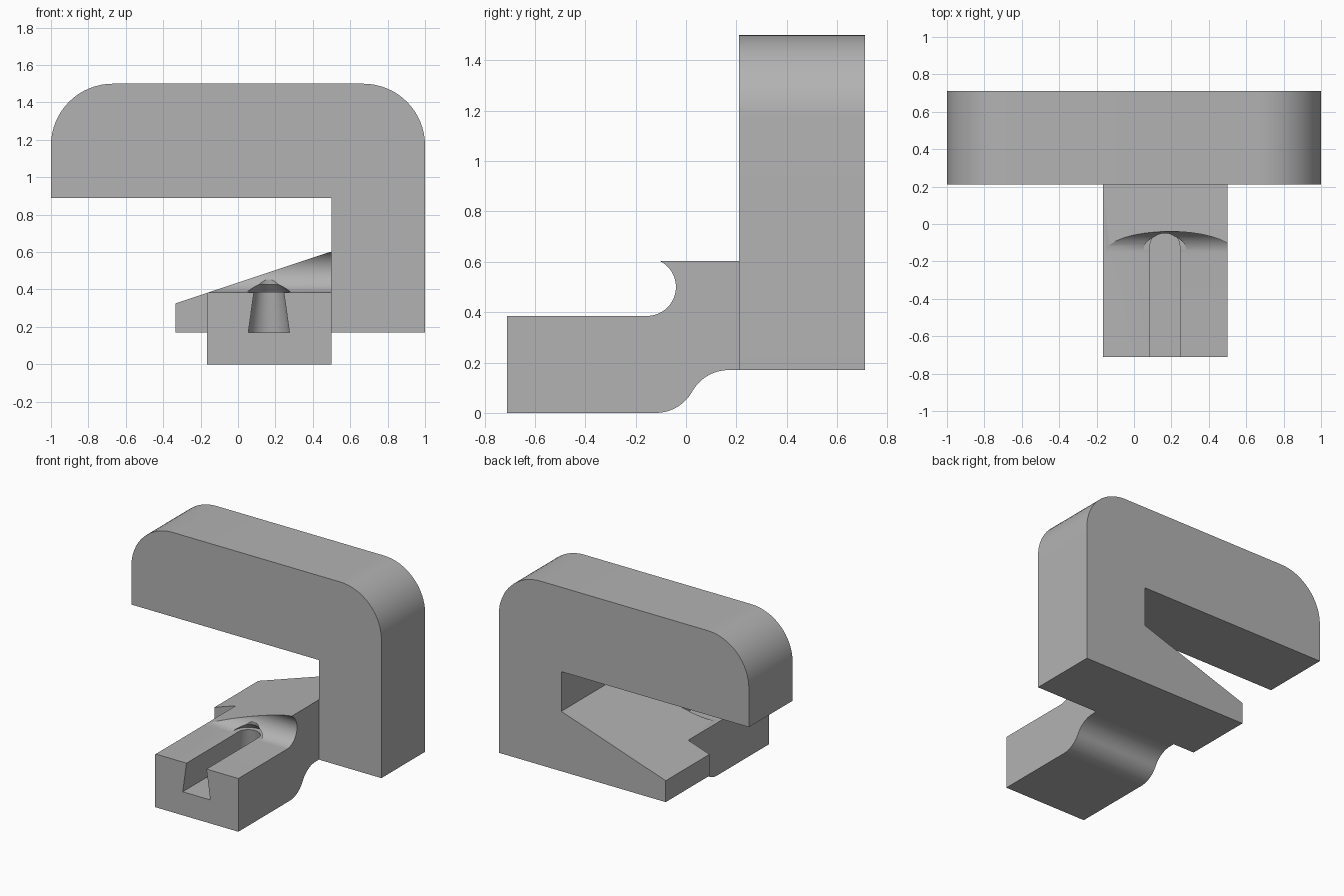
import bpy, bmesh
from math import sin, cos, radians, asin, degrees
from mathutils import Vector

cube = bpy.data.objects.get("Cube")
if cube:
    bpy.data.objects.remove(cube, do_unlink=True)

grey = bpy.data.materials.new("plain grey")
grey.use_nodes = True
grey.diffuse_color = (0.45, 0.45, 0.45, 1)
grey.node_tree.nodes["Principled BSDF"].inputs["Base Color"].default_value = grey.diffuse_color


def arc(cx, cy, r, start, end, steps=16):
    angles = [radians(start + (end - start) * i / steps) for i in range(steps + 1)]
    return [(cx + r * cos(a), cy + r * sin(a)) for a in angles]


def finish(name, bm):
    bmesh.ops.recalc_face_normals(bm, faces=bm.faces)
    mesh = bpy.data.meshes.new(name)
    bm.to_mesh(mesh)
    bm.free()
    mesh.materials.append(grey)
    obj = bpy.data.objects.new(name, mesh)
    bpy.context.collection.objects.link(obj)
    return obj


def extrude(points, place, offset):
    """Solid prism from a 2D profile placed in space and pushed along offset."""
    bm = bmesh.new()
    face = bm.faces.new([bm.verts.new(place(a, b)) for a, b in points])
    new = bmesh.ops.extrude_face_region(bm, geom=[face])["geom"]
    bmesh.ops.translate(bm, vec=offset, verts=[v for v in new if isinstance(v, bmesh.types.BMVert)])
    return bm


def cone(name, centre, r_low, r_high, z_low, z_high):
    bm = bmesh.new()
    bmesh.ops.create_cone(bm, cap_ends=True, segments=64, radius1=r_low, radius2=r_high,
                          depth=z_high - z_low)
    bmesh.ops.translate(bm, vec=(*centre, (z_low + z_high) / 2), verts=bm.verts)
    return finish(name, bm)


def smooth(obj):
    bpy.ops.object.select_all(action='DESELECT')
    obj.select_set(True)
    bpy.context.view_layer.objects.active = obj
    bpy.ops.object.shade_smooth_by_angle(angle=radians(25))


# Hook-shaped plate with a sloped lower jaw
ramp_low, ramp_high = (-0.335, 0.325), (0.5, 0.603)
hook = [(-1, 0.89)] + arc(-0.67, 1.17, 0.33, 180, 90) + arc(0.67, 1.17, 0.33, 90, 0)
hook += [(1, 0.17), (-0.335, 0.17), ramp_low, ramp_high, (0.5, 0.89)]
plate = finish("hook_plate", extrude(hook, lambda x, z: (x, 0.21, z), (0, 0.5, 0)))

# Tongue: S-curved underside, concave notch above
bend = 0.166
sweep = degrees(asin(0.145 / bend))
side = [(-0.71, 0)] + arc(-0.12, bend, bend, -90, -90 + sweep)
side += arc(0.17, 0.17 - bend, bend, 90 + sweep, 90)[1:]
side += [(0.21, 0.17), (0.21, 0.615)] + arc(-0.155, 0.5, 0.115, 90, -90, 32) + [(-0.71, 0.385)]
bm = extrude(side, lambda y, z: (-0.165, y, z), (0.665, 0, 0))

# Trim the tongue along the jaw slope
slope = Vector((ramp_high[0] - ramp_low[0], 0, ramp_high[1] - ramp_low[1]))
normal = Vector((-slope.z, 0, slope.x)).normalized()
cut = bmesh.ops.bisect_plane(bm, geom=bm.verts[:] + bm.edges[:] + bm.faces[:], dist=1e-5,
                             plane_co=(ramp_low[0], 0, ramp_low[1]), plane_no=normal,
                             clear_outer=True)
bmesh.ops.holes_fill(bm, edges=[e for e in bm.edges if e.is_boundary], sides=0)
tongue = finish("tongue", bm)

# Dovetail slot with a round, flared end
slot_x, slot_y = 0.165, -0.12
bottom, top, z0, z1 = 0.11, 0.064, 0.17, 0.5
trapezoid = [(slot_x - bottom, z0), (slot_x + bottom, z0), (slot_x + top, z1), (slot_x - top, z1)]
cutters = [
    finish("slot_cutter", extrude(trapezoid, lambda x, z: (x, -0.8, z), (0, slot_y + 0.8, 0))),
    cone("slot_end_cutter", (slot_x, slot_y), bottom, top, z0, z1),
    cone("slot_flare_cutter", (slot_x, slot_y), 0.115, 0.03, 0.386, 0.471),
]
for cutter in cutters:
    cutter.hide_render = True
    mod = tongue.modifiers.new(cutter.name, 'BOOLEAN')
    mod.operation = 'DIFFERENCE'
    mod.solver = 'EXACT'
    mod.object = cutter
bpy.context.view_layer.update()
result = bpy.data.meshes.new_from_object(tongue.evaluated_get(bpy.context.evaluated_depsgraph_get()))
tongue.modifiers.clear()
tongue.data = result
for cutter in cutters:
    bpy.data.objects.remove(cutter, do_unlink=True)

for part in (plate, tongue):
    smooth(part)
